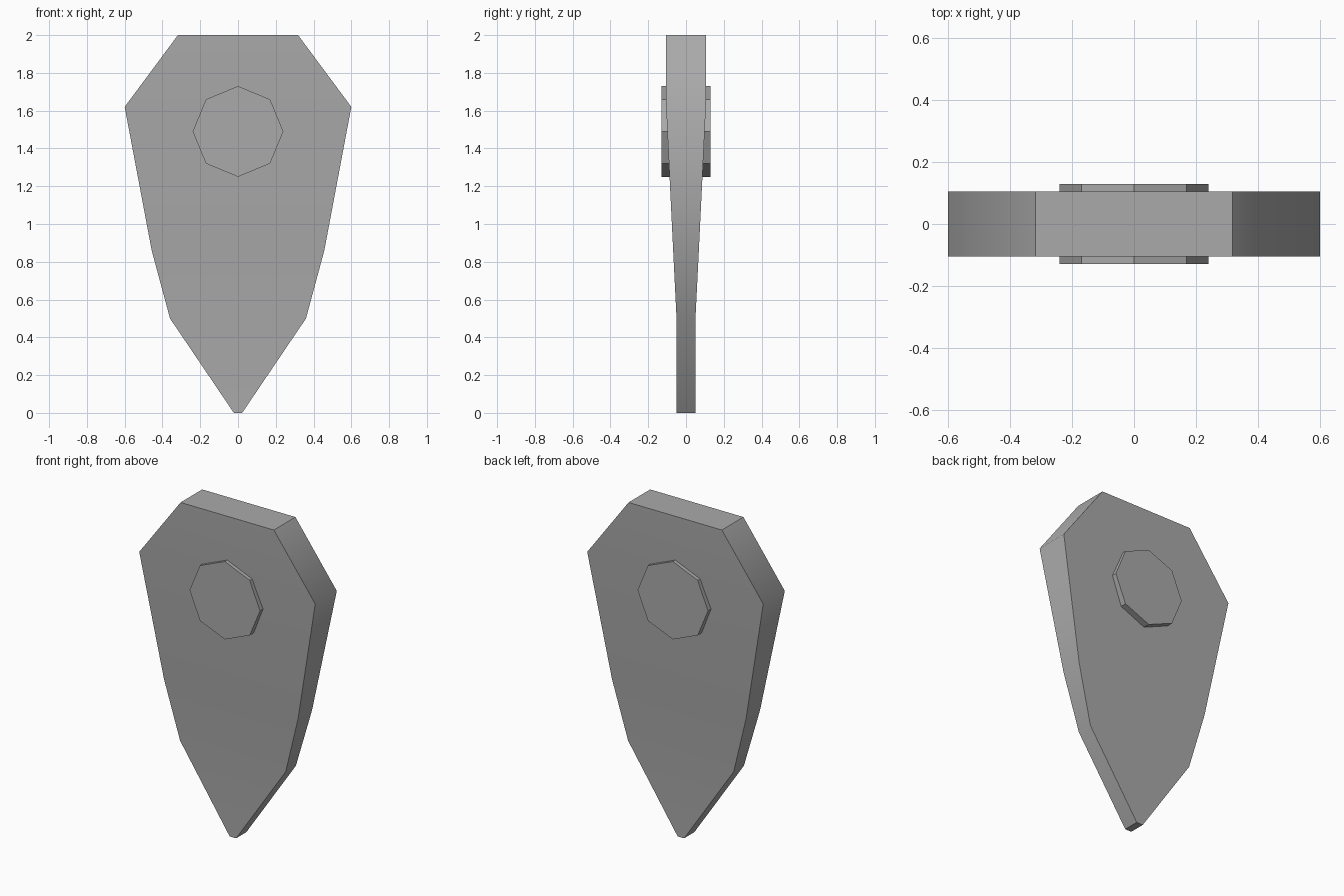
import bpy, bmesh, math
from mathutils import Matrix

cube = bpy.data.objects.get("Cube")
if cube:
    bpy.data.objects.remove(cube, do_unlink=True)

# One grey for everything
grey = bpy.data.materials.new("plain grey")
grey.use_nodes = True
colour = (0.4, 0.4, 0.4, 1)
grey.diffuse_color = colour
grey.node_tree.nodes["Principled BSDF"].inputs["Base Color"].default_value = colour


def make_object(name, bm):
    bmesh.ops.recalc_face_normals(bm, faces=bm.faces)
    mesh = bpy.data.meshes.new(name)
    bm.to_mesh(mesh)
    bm.free()
    mesh.materials.append(grey)
    obj = bpy.data.objects.new(name, mesh)
    bpy.context.collection.objects.link(obj)
    return obj


# Shield body: rectangular sections (height, half width, half thickness)
sections = [(0.0, 0.022, 0.05), (0.5, 0.36, 0.05), (0.86, 0.457, 0.068),
            (1.62, 0.6, 0.105), (2.0, 0.318, 0.105)]
bm = bmesh.new()
rings = [[bm.verts.new((sx * w, sy * t, z))
          for sx, sy in ((-1, -1), (1, -1), (1, 1), (-1, 1))]
         for z, w, t in sections]
for low, high in zip(rings, rings[1:]):
    for i in range(4):
        j = (i + 1) % 4
        bm.faces.new((low[i], low[j], high[j], high[i]))
bm.faces.new(rings[0])
bm.faces.new(rings[-1])
body = make_object("shield_body", bm)

# Rounded sides, sharp at the top, tip and face borders
bpy.ops.object.select_all(action='DESELECT')
body.select_set(True)
bpy.context.view_layer.objects.active = body
bpy.ops.object.shade_smooth_by_angle(angle=math.radians(50))

# Octagonal boss passing through the body
bm = bmesh.new()
bmesh.ops.create_cone(bm, cap_ends=True, segments=8, radius1=0.24, radius2=0.24,
                      depth=0.257,
                      matrix=Matrix.Translation((0, 0, 1.49)) @ Matrix.Rotation(math.pi / 2, 4, 'X'))
# Keep a corner pointing straight up
top = max(bm.verts, key=lambda v: v.co.z)
if abs(top.co.x) > 0.01:
    bmesh.ops.rotate(bm, verts=bm.verts, cent=(0, 0, 1.49),
                     matrix=Matrix.Rotation(math.pi / 8, 3, 'Y'))
make_object("octagonal_boss", bm)
